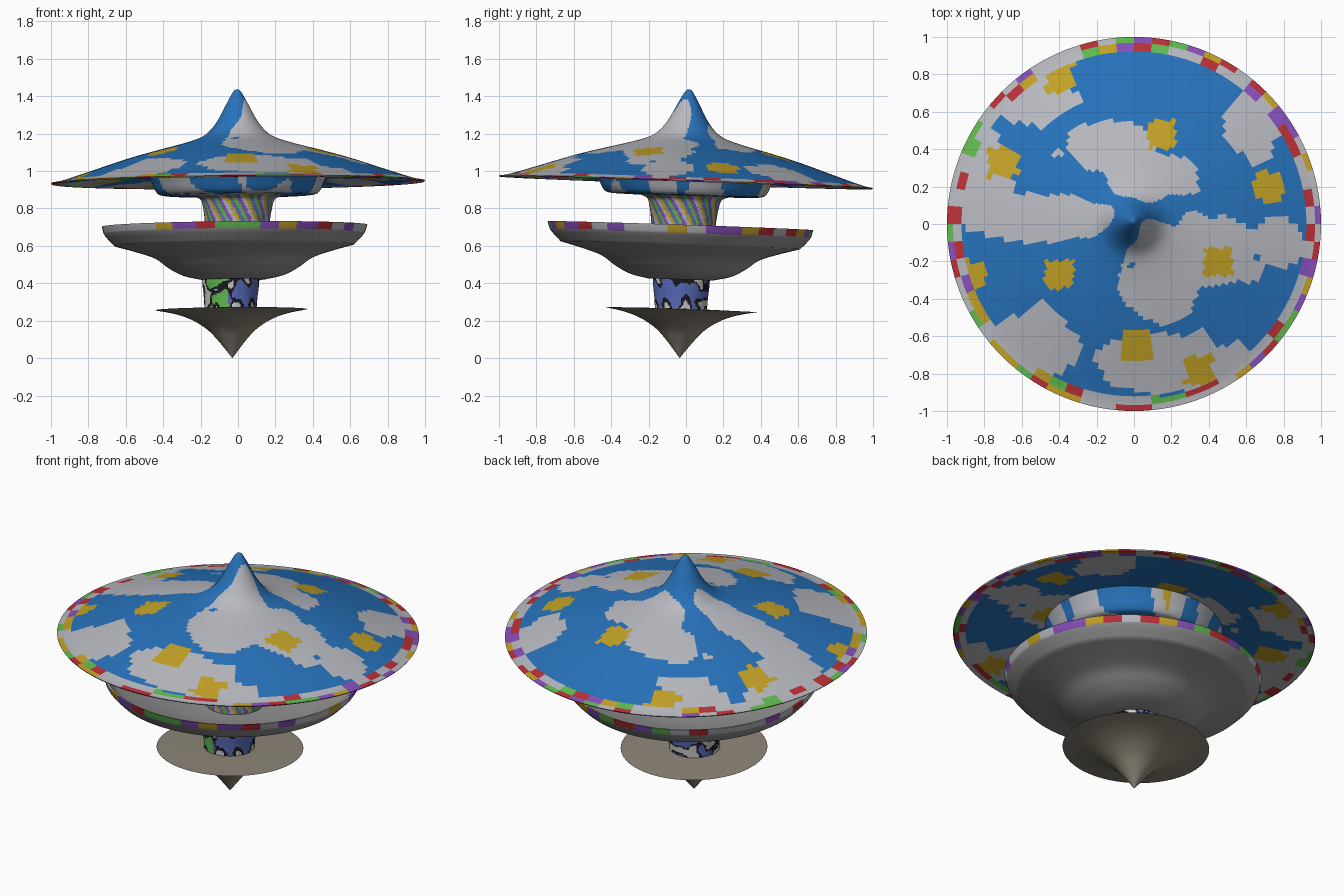
import bpy, bmesh, math, random
from mathutils import Vector, noise

if "Cube" in bpy.data.objects:
    bpy.data.objects.remove(bpy.data.objects["Cube"])

random.seed(4)
COLORS = {
    "blue": (0.02, 0.17, 0.50, 1), "cloud": (0.48, 0.49, 0.53, 1),
    "gold": (0.55, 0.36, 0.02, 1), "red": (0.5, 0.03, 0.04, 1),
    "green": (0.12, 0.5, 0.08, 1), "purple": (0.25, 0.08, 0.5, 1),
    "black": (0.01, 0.01, 0.015, 1), "white": (0.7, 0.7, 0.7, 1),
    "stone": (0.3, 0.3, 0.3, 1), "tan": (0.27, 0.24, 0.19, 1),
    "periwinkle": (0.1, 0.15, 0.5, 1),
}
NAMES = list(COLORS)
MATS = []
for n in NAMES:
    m = bpy.data.materials.new(n)
    m.diffuse_color = COLORS[n]
    m.use_nodes = True
    m.node_tree.nodes["Principled BSDF"].inputs["Base Color"].default_value = m.diffuse_color
    MATS.append(m)


def smooth(pts, k):
    """Catmull-Rom samples through profile points (radius, height)."""
    out = []
    p = [Vector(q) for q in pts]
    for i in range(len(p) - 1):
        a, b, c, d = p[max(i - 1, 0)], p[i], p[i + 1], p[min(i + 2, len(p) - 1)]
        for j in range(k):
            t = j / k
            out.append(0.5 * (2 * b + (c - a) * t + (2 * a - 5 * b + 4 * c - d) * t * t
                              + (3 * b - a - 3 * c + d) * t ** 3))
    return out + [p[-1]]


def lathe(name, runs, color, low=(0, 0), high=None, segs=128, k=4):
    """Revolve smooth runs joined at sharp edges, leaning slightly with the whole model."""
    high = high or low
    prof = []
    for run in runs:
        s = smooth(run, k) if len(run) > 2 else [Vector(q) for q in run]
        prof += s if not prof else s[1:]
    zs = [q.y for q in prof]
    z0, dz = min(zs), max(zs) - min(zs)
    bm = bmesh.new()
    rings = []
    for r, z in prof:
        r, t = max(r, 0), (z - z0) / dz
        cx, cy = (low[i] + (high[i] - low[i]) * t for i in (0, 1))
        ring = []
        for s in range(segs):
            a = 2 * math.pi * s / segs
            x, y = r * math.cos(a), r * math.sin(a)
            ring.append(bm.verts.new((cx + x, cy + y, z + 0.008 * x - 0.034 * y)))
        rings.append(ring)
    for i in range(len(rings) - 1):
        for s in range(segs):
            n = (s + 1) % segs
            f = bm.faces.new((rings[i][s], rings[i][n], rings[i + 1][n], rings[i + 1][s]))
            c = f.calc_center_median()
            f.material_index = NAMES.index(color(c.x, c.y, c.z))
    bmesh.ops.remove_doubles(bm, verts=bm.verts, dist=1e-5)
    bmesh.ops.recalc_face_normals(bm, faces=bm.faces)
    me = bpy.data.meshes.new(name)
    bm.to_mesh(me)
    bm.free()
    for m in MATS:
        me.materials.append(m)
    ob = bpy.data.objects.new(name, me)
    bpy.context.collection.objects.link(ob)
    bpy.ops.object.select_all(action='DESELECT')
    ob.select_set(True)
    bpy.context.view_layer.objects.active = ob
    bpy.ops.object.shade_smooth_by_angle(angle=math.radians(35))
    return ob


# Painted patterns
CLOUDS = [(0.35, -0.15, 0.38, 0.2), (0.15, -0.35, 0.2, 0.2), (-0.5, 0.03, 0.4, 0.13),
          (-0.15, 0.42, 0.26, 0.13), (0.1, 0.25, 0.28, 0.12), (-0.55, -0.65, 0.25, 0.2),
          (0.2, -0.75, 0.4, 0.16), (0.65, 0.53, 0.16, 0.18), (-0.55, 0.68, 0.25, 0.15),
          (-0.8, 0.2, 0.15, 0.3), (0.75, -0.1, 0.2, 0.12)]
GOLD = [(0.15, 0.48), (0.72, 0.2), (0.45, -0.2), (-0.4, -0.27), (0.02, -0.65),
        (-0.7, 0.33), (0.35, -0.78), (-0.4, 0.78), (-0.87, -0.27)]
CONFETTI = ["cloud", "cloud", "red", "gold", "green", "purple", "cloud"]
CELLS = [random.choice(CONFETTI) for _ in range(400)]


def confetti(x, y, row=0, n=64):
    return CELLS[(int((math.atan2(y, x) / (2 * math.pi) + 0.5) * n) + row * n) % 400]


def sky(x, y, z):
    r = math.hypot(x, y)
    if r > 0.93:
        return confetti(x, y, int(r > 0.965))
    if any(abs(x - a) < 0.075 and abs(y - b) < 0.075 for a, b in GOLD):
        return "gold"
    w = 0.35 * noise.noise(Vector((x * 7, y * 7, 0)))
    if any(((x - a) / p) ** 2 + ((y - b) / q) ** 2 < 1 + w * 2 for a, b, p, q in CLOUDS):
        return "cloud"
    return "blue"


def tray_paint(x, y, z):
    n = noise.noise(Vector((x * 5, y * 5, 3)))
    return "gold" if n > 0.42 else "cloud" if n > 0.02 else "blue"


def neck_paint(x, y, z):
    return ["gold", "periwinkle", "green", "purple", "cloud"][int((math.atan2(y, x) + 4) * 9 + z * 25) % 5]


def bowl_paint(x, y, z):
    r = math.hypot(x + 0.02, y + 0.03)
    return confetti(x, y, 2, 40) if r > 0.69 and z + 0.034 * y > 0.67 else "stone"


def block_paint(x, y, z):
    n = noise.noise(Vector((x * 16, y * 16, z * 16)))
    if n > 0.2:
        return "white"
    if n > -0.02:
        return "black"
    return "green" if x < -0.05 and y < 0 else "periwinkle"


# Wide roof with pointed peak and shallow hollow underside
lathe("roof", [
    [(0, 1.437), (0.02, 1.425), (0.06, 1.355), (0.10, 1.28), (0.145, 1.22), (0.2, 1.18),
     (0.3, 1.147), (0.45, 1.108), (0.6, 1.066), (0.8, 1.0), (0.94, 0.955), (1.0, 0.943)],
    [(1.0, 0.943), (0.995, 0.936)],
    [(0.995, 0.936), (0.93, 0.94), (0.7, 0.965), (0.45, 1.0), (0.2, 1.02), (0, 1.02)]],
    sky, low=(0, 0), high=(-0.005, 0.016), k=6)

# Tray below the roof
lathe("upper_tray", [
    [(0.49, 0.998), (0.463, 0.945), (0.44, 0.895), (0.41, 0.873), (0.32, 0.868), (0.2, 0.866)],
    [(0.2, 0.866), (0, 0.866)]], tray_paint, low=(0, -0.005))

# Flared neck between tray and bowl
lathe("upper_neck", [
    [(0.24, 0.868), (0.2, 0.85), (0.186, 0.81), (0.176, 0.75), (0.168, 0.66), (0.16, 0.52)]],
    neck_paint, low=(-0.01, -0.02), high=(0.0, -0.008), k=6)

# Hollow bowl
lathe("bowl", [
    [(0, 0.42), (0.17, 0.42)],
    [(0.17, 0.42), (0.27, 0.443), (0.35, 0.485), (0.42, 0.535), (0.52, 0.57), (0.64, 0.603)],
    [(0.64, 0.603), (0.685, 0.65), (0.7, 0.672)],
    [(0.7, 0.672), (0.71, 0.708)], [(0.71, 0.708), (0.695, 0.706)],
    [(0.695, 0.706), (0.66, 0.655), (0.6, 0.62), (0.42, 0.565), (0.25, 0.535), (0, 0.53)]],
    bowl_paint, low=(-0.025, -0.03), high=(-0.018, -0.03))

# Short post between bowl and base
lathe("lower_neck", [
    [(0.153, 0.43), (0.15, 0.38), (0.143, 0.32), (0.139, 0.255)]],
    block_paint, low=(-0.04, -0.027), high=(-0.038, -0.025), k=8)

# Spinning-top base tapering to a point
lathe("base_point", [
    [(0, 0.266), (0.405, 0.259)],
    [(0.405, 0.259), (0.3, 0.238), (0.21, 0.205), (0.13, 0.153), (0.075, 0.095),
     (0.035, 0.045), (0, 0.0)]],
    lambda x, y, z: "tan", low=(-0.03, -0.034), high=(-0.036, -0.026))
